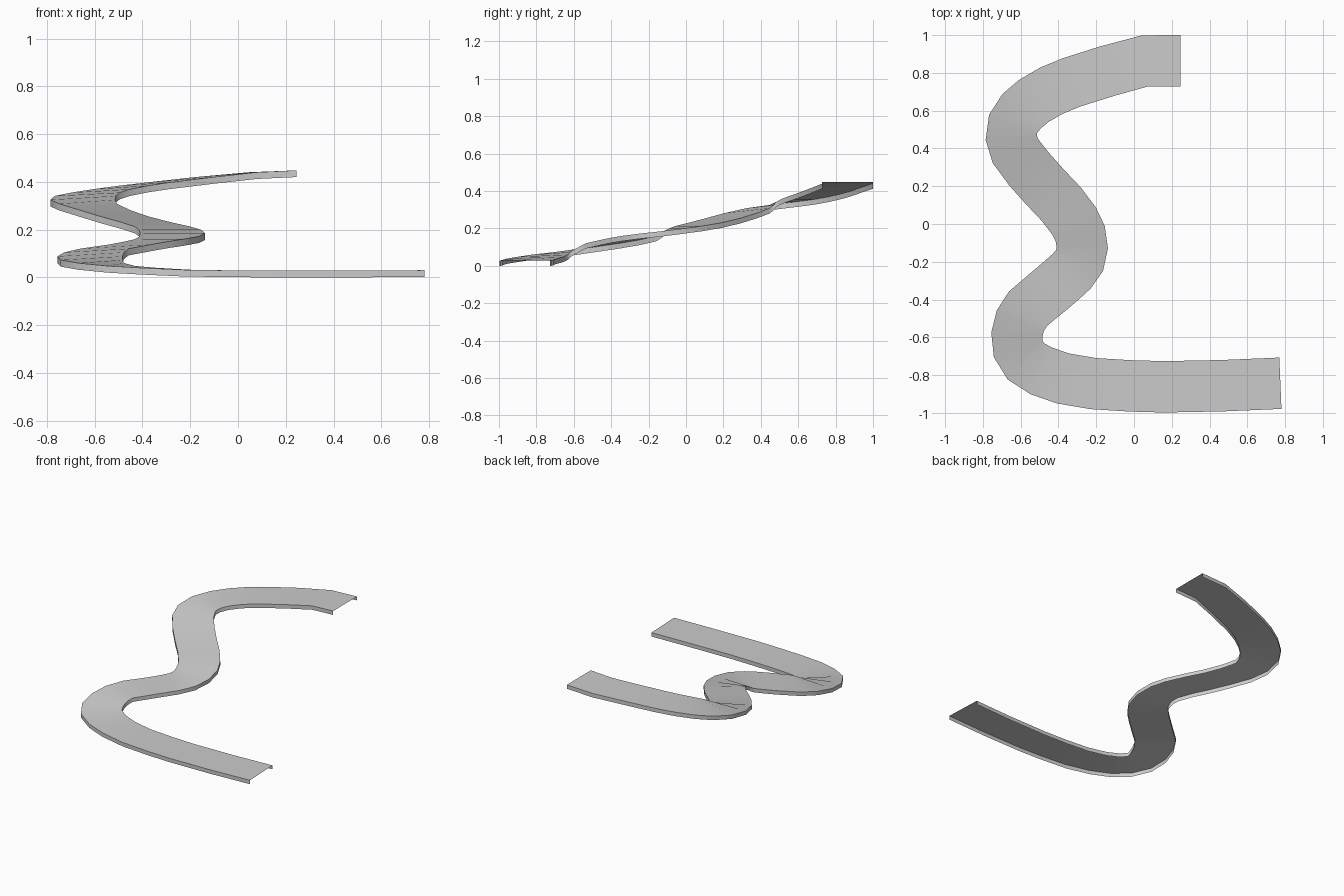
import bpy
import bmesh
from mathutils import Vector

if "Cube" in bpy.data.objects:
    bpy.data.objects.remove(bpy.data.objects["Cube"])

HALF_WIDTH = 0.136
SKIRT = 0.028

# Centre line of the winding road: x, y, height of the road surface
PATH = [
    (.775, -.843, .030), (.470, -.856, .028), (.160, -.862, .028), (-.020, -.857, .029),
    (-.215, -.845, .032), (-.375, -.818, .040), (-.490, -.778, .048), (-.573, -.727, .060),
    (-.613, -.662, .073), (-.620, -.585, .088), (-.602, -.512, .105), (-.560, -.447, .120),
    (-.450, -.355, .138), (-.385, -.300, .150), (-.330, -.250, .160), (-.288, -.193, .172),
    (-.274, -.125, .185), (-.285, -.050, .200), (-.317, .015, .213), (-.385, .105, .231),
    (-.475, .200, .255), (-.555, .290, .281), (-.627, .385, .308), (-.650, .457, .325),
    (-.640, .530, .341), (-.596, .596, .355), (-.530, .652, .369), (-.437, .706, .384),
    (-.330, .750, .398), (-.140, .810, .420), (.060, .864, .440), (.245, .864, .448),
]
points = [Vector(p) for p in PATH]


def flat_dir(a, b):
    return (b - a).to_2d().normalized()


# Cross-section at every station: skirt foot, edge, edge, skirt foot
bm = bmesh.new()
rings = []
last = len(points) - 1
for i, p in enumerate(points):
    t = Vector((0, 0))
    if i > 0:
        t += flat_dir(points[i - 1], p)
    if i < last:
        t += flat_dir(p, points[i + 1])
    if i == last:
        t = Vector((1, 0))
    t.normalize()
    side = Vector((t.y, -t.x, 0)) * HALF_WIDTH
    drop = Vector((0, 0, SKIRT))
    section = (p - side - drop, p - side, p + side, p + side - drop)
    rings.append([bm.verts.new(v) for v in section])

# Surface and hanging side skirts, open underneath and at both ends
for a, b in zip(rings, rings[1:]):
    for k in range(3):
        bm.faces.new((a[k], a[k + 1], b[k + 1], b[k]))

# Make the road surface face upward and the skirts outward
bm.normal_update()
if sum(f.normal.z for f in bm.faces) < 0:
    bmesh.ops.reverse_faces(bm, faces=bm.faces[:])

mesh = bpy.data.meshes.new("winding_road")
bm.to_mesh(mesh)
bm.free()
road = bpy.data.objects.new("winding_road", mesh)
bpy.context.collection.objects.link(road)

# Smooth along the bends, sharp along the road edges
bpy.context.view_layer.objects.active = road
road.select_set(True)
bpy.ops.object.shade_smooth_by_angle(angle=0.7)
